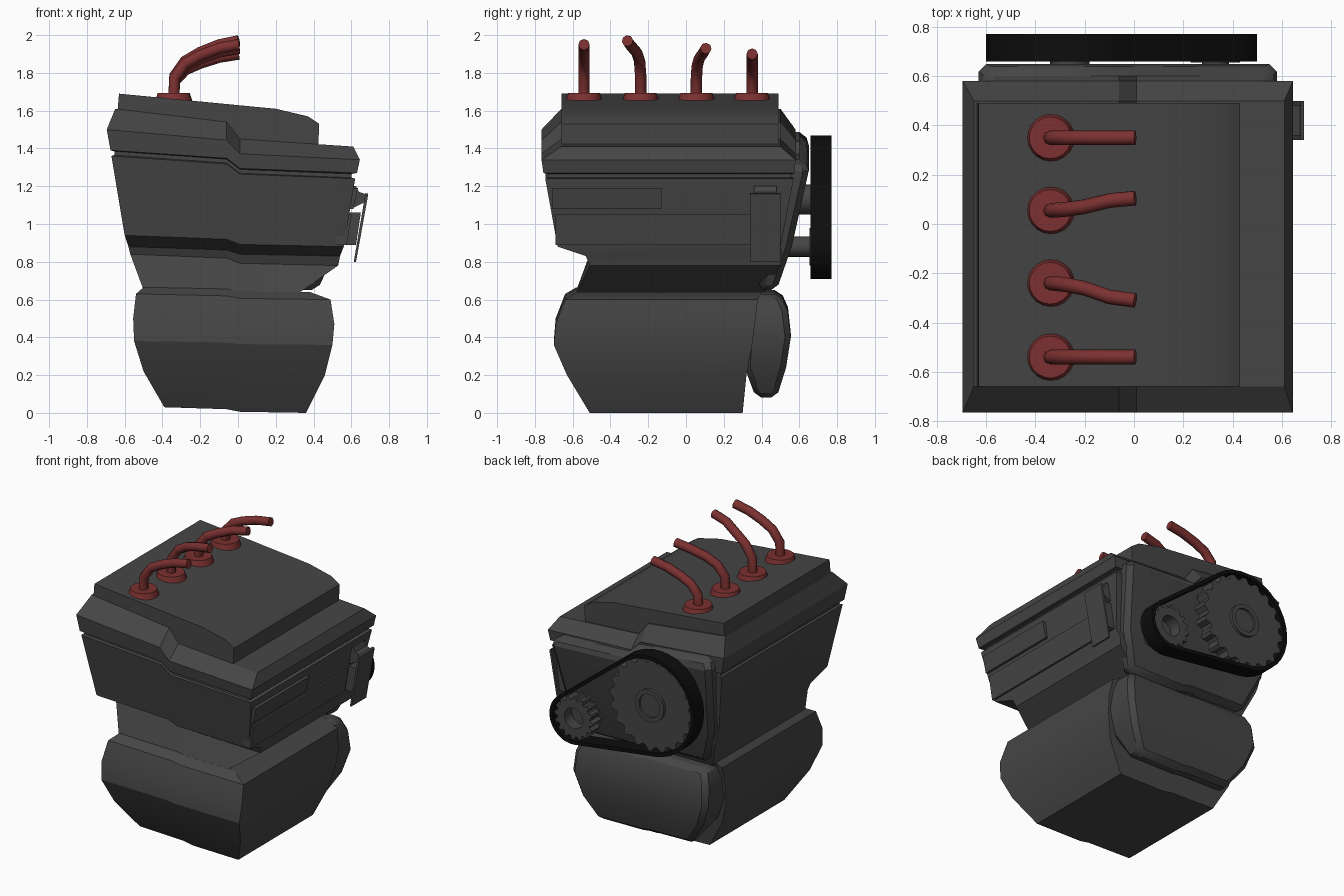
import bpy, bmesh
from math import sin, cos, pi, atan2, acos, hypot

if "Cube" in bpy.data.objects:
    bpy.data.objects.remove(bpy.data.objects["Cube"])


def mat(name, r, g, b):
    m = bpy.data.materials.new(name)
    m.diffuse_color = (r, g, b, 1)
    m.use_nodes = True
    m.node_tree.nodes["Principled BSDF"].inputs["Base Color"].default_value = m.diffuse_color
    return m


DARK = mat("dark_metal", .06, .06, .06)
BLACK = mat("rubber", .004, .004, .004)
RED = mat("red_wire", .2, .03, .03)


def make(name, verts, faces, material=DARK):
    me = bpy.data.meshes.new(name)
    me.from_pydata(verts, [], faces)
    bm = bmesh.new()
    bm.from_mesh(me)
    bmesh.ops.recalc_face_normals(bm, faces=bm.faces)
    bm.to_mesh(me)
    bm.free()
    me.materials.append(material)
    ob = bpy.data.objects.new(name, me)
    bpy.context.collection.objects.link(ob)
    return ob


def loft(name, rings):
    """Stack of tilted rectangles (xl, zl, xr, zr, y_front, y_back) with a step near x = 0."""
    v, f = [], []
    for xl, zl, xr, zr, yf, yb in rings:
        line = [(xl, zl), (-.06, zl + (zr - zl) * .35), (.01, zl + (zr - zl) * .8), (xr, zr)]
        v += [(x, yf, z) for x, z in line] + [(x, yb, z) for x, z in reversed(line)]
    for k in range(len(rings) - 1):
        a = k * 8
        f += [(a + i, a + (i + 1) % 8, a + 8 + (i + 1) % 8, a + 8 + i) for i in range(8)]
    for a in (0, len(v) - 8):
        f += [(a + i, a + i + 1, a + 6 - i, a + 7 - i) for i in range(3)]
    return make(name, v, f)


def extrude(name, pts, y0, y1):
    """Solid prism of an x-z outline along y."""
    n = len(pts)
    v = [(x, y, z) for y in (y0, y1) for x, z in pts]
    f = [(i, (i + 1) % n, n + (i + 1) % n, n + i) for i in range(n)]
    return make(name, v, f + [tuple(range(n)), tuple(range(n, 2 * n))])


def band(name, outer, inner, y0, y1, material=DARK):
    """Hollow prism between two x-z outlines of equal point count."""
    n = len(outer)
    loops = [(outer, y0), (outer, y1), (inner, y1), (inner, y0)]
    v = [(x, y, z) for pts, y in loops for x, z in pts]
    f = [(k * n + i, k * n + (i + 1) % n, (k + 1) % 4 * n + (i + 1) % n, (k + 1) % 4 * n + i)
         for k in range(4) for i in range(n)]
    return make(name, v, f, material)


def circle(c, r, n):
    return [(c[0] + r * cos(2 * pi * i / n), c[1] + r * sin(2 * pi * i / n)) for i in range(n)]


def gear(c, r_out, r_in, teeth):
    n = teeth * 4
    return [(c[0] + r * cos(2 * pi * i / n), c[1] + r * sin(2 * pi * i / n))
            for i in range(n) for r in [r_out if i % 4 < 2 else r_in]]


# crankcase, neck, block and head
loft("crankcase", [
    (-.39, .03, .36, 0, -.51, .30), (-.50, .22, .46, .20, -.63, .32),
    (-.55, .38, .50, .36, -.70, .35), (-.555, .50, .51, .47, -.69, .365),
    (-.54, .63, .49, .60, -.64, .38), (-.50, .665, .38, .64, -.58, .40)])
loft("engine_block", [
    (-.50, .65, .33, .64, -.58, .42), (-.57, .84, .53, .78, -.51, .50),
    (-.58, .88, .54, .83, -.53, .51), (-.60, .94, .56, .88, -.68, .50),
    (-.67, 1.36, .62, 1.24, -.745, .57), (-.655, 1.365, .60, 1.245, -.73, .56),
    (-.655, 1.385, .60, 1.265, -.73, .56), (-.675, 1.39, .63, 1.27, -.755, .575),
    (-.695, 1.50, .645, 1.34, -.765, .58), (-.65, 1.61, .61, 1.41, -.66, .50)])

# valve cover on top
extrude("valve_cover", [(-.65, 1.45), (-.63, 1.69), (.2, 1.61), (.37, 1.57), (.43, 1.53), (.42, 1.3)],
        -.66, .49)

# rear covers
lower = loft("rear_lower_cover", [
    (-.36, .10, .34, .08, .37, .48), (-.48, .26, .44, .24, .31, .53),
    (-.54, .42, .49, .40, .32, .555), (-.53, .56, .48, .53, .33, .54),
    (-.49, .65, .44, .63, .35, .50)])
upper = loft("rear_upper_cover", [
    (-.49, .69, .42, .65, .38, .48), (-.59, .94, .53, .88, .45, .56),
    (-.63, 1.42, .58, 1.28, .50, .65), (-.60, 1.49, .55, 1.34, .50, .63)])
for ob in (lower, upper):
    m = ob.modifiers.new("chamfer", "BEVEL")
    m.width, m.segments, m.angle_limit = .03, 1, 1.0

# raised rails and bracket on the right side
extrude("upper_rail", [(.55, 1.08), (.61, 1.08), (.635, 1.19), (.55, 1.19)], -.71, -.13)
extrude("lower_rail", [(.52, .89), (.575, .89), (.602, 1.05), (.52, 1.05)], -.69, .34)
extrude("bracket_plate", [(.675, 1.165), (.69, 1.16), (.625, .80), (.613, .80)], .34, .50)
extrude("bracket_clip", [(.56, 1.20), (.625, 1.20), (.64, 1.17), (.685, 1.155), (.68, 1.12), (.6, 1.08),
                         (.56, 1.08)], .36, .48)
extrude("bracket_block", [(.53, .89), (.625, .89), (.65, 1.06), (.53, 1.06)], .36, .48)

# belt around two toothed pulleys
BIG, SMALL = (-.26, 1.13), (.33, .88)
R1, R2 = .34, .17
dx, dz = SMALL[0] - BIG[0], SMALL[1] - BIG[1]
theta, beta = atan2(dz, dx), acos((R1 - R2) / hypot(dx, dz))


def belt_outline(t):
    pts = []
    for c, r, a0, a1 in ((SMALL, R2, theta - beta, theta + beta),
                         (BIG, R1, theta + beta, theta + 2 * pi - beta)):
        pts += [(c[0] + (r - t) * cos(a0 + (a1 - a0) * i / 20),
                 c[1] + (r - t) * sin(a0 + (a1 - a0) * i / 20)) for i in range(21)]
    return pts


band("drive_belt", belt_outline(0), belt_outline(.025), .66, .77, BLACK)
extrude("big_pulley", gear(BIG, .318, .288, 20), .66, .75)
band("big_pulley_hub", circle(BIG, .11, 24), circle(BIG, .08, 24), .74, .77)
extrude("big_pulley_shaft", circle(BIG, .08, 16), .55, .755)
band("small_pulley", gear(SMALL, .148, .125, 16), circle(SMALL, .07, 64), .66, .75)
extrude("small_pulley_shaft", circle(SMALL, .055, 16), .5, .66)
extrude("small_pulley_back", circle(SMALL, .10, 16), .655, .67)

# red plug wires with flanges
for i, (y, dy, top) in enumerate([(-.54, 0, 1.95), (-.24, -.07, 1.97), (.055, .05, 1.93), (.35, 0, 1.90)]):
    rise = top - 1.66
    cu = bpy.data.curves.new(f"plug_wire_{i + 1}", "CURVE")
    cu.dimensions = "3D"
    cu.bevel_depth, cu.bevel_resolution, cu.use_fill_caps = .03, 2, True
    sp = cu.splines.new("POLY")
    path = [(-.34, 0, 0), (-.335, 0, .4), (-.28, .08, .65), (-.2, .3, .8), (-.1, .8, .93), (.005, 1, 1)]
    sp.points.add(len(path) - 1)
    for p, (x, s, h) in zip(sp.points, path):
        p.co = (x, y + dy * s, 1.66 + rise * h, 1)
    cu.materials.append(RED)
    bpy.context.collection.objects.link(bpy.data.objects.new(cu.name, cu))
    bpy.ops.mesh.primitive_cone_add(vertices=20, radius1=.10, radius2=.085, depth=.045,
                                    location=(-.34, y, 1.67))
    fl = bpy.context.object
    fl.name = f"plug_flange_{i + 1}"
    fl.data.materials.append(RED)

# smooth the gentle curves, keep edges sharp
bpy.ops.object.select_all(action="DESELECT")
for ob in bpy.context.scene.objects:
    if ob.type == "MESH":
        ob.select_set(True)
        bpy.context.view_layer.objects.active = ob
bpy.ops.object.shade_smooth_by_angle(angle=.45)
